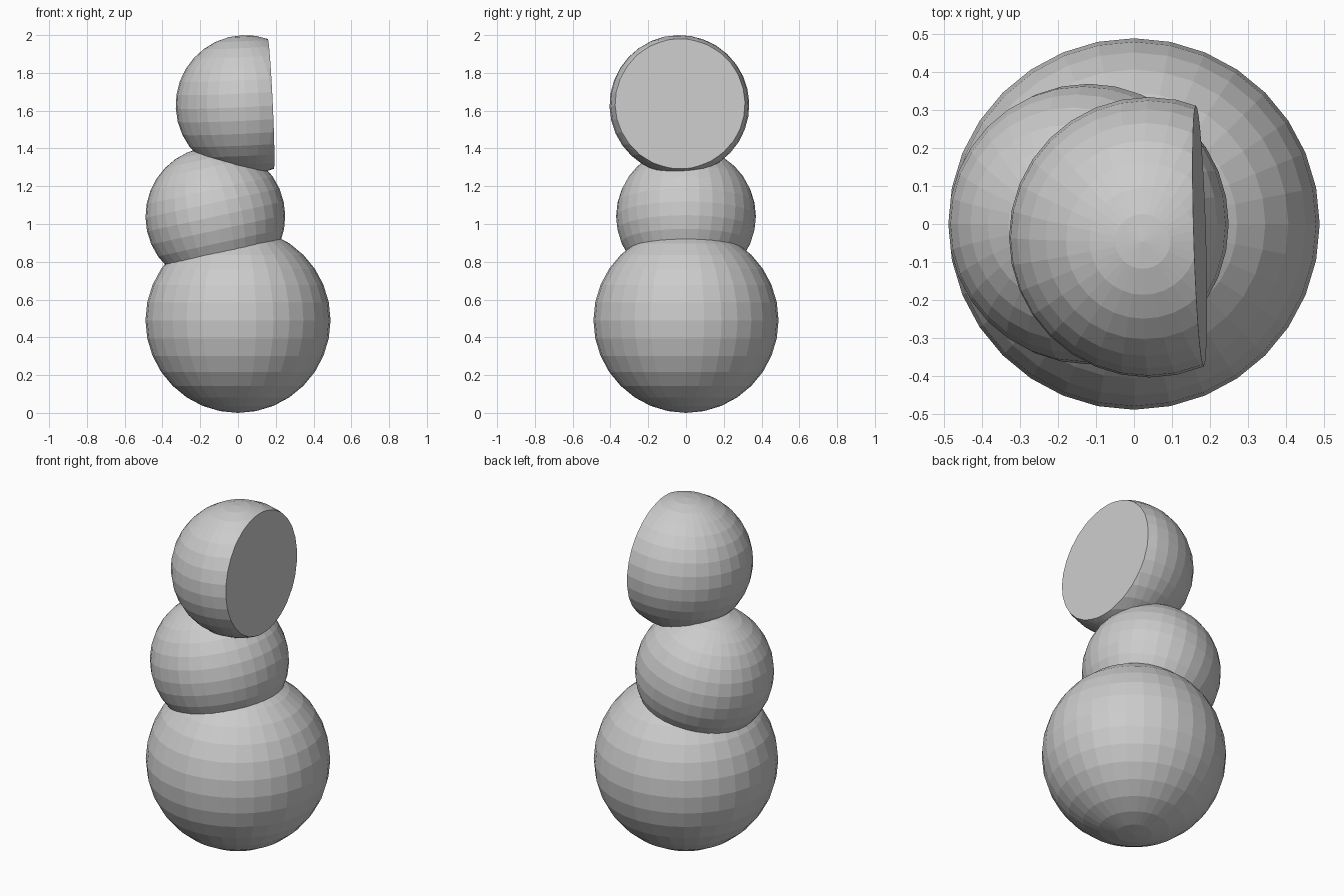
import bpy, bmesh, math
from mathutils import Vector, Matrix

if "Cube" in bpy.data.objects:
    bpy.data.objects.remove(bpy.data.objects["Cube"])

grey = bpy.data.materials.new("plain grey")
grey.diffuse_color = (0.6, 0.6, 0.6, 1)
grey.use_nodes = True
grey.node_tree.nodes["Principled BSDF"].inputs["Base Color"].default_value = grey.diffuse_color


def ball(name, radius, centre, axis=(0, 0, 1), cut=None):
    """Faceted ball with its pole along axis, optionally sliced flat by (point, normal)."""
    bm = bmesh.new()
    bmesh.ops.create_uvsphere(bm, u_segments=32, v_segments=16, radius=radius)
    turn = Vector((0, 0, 1)).rotation_difference(Vector(axis)).to_matrix().to_4x4()
    bmesh.ops.transform(bm, matrix=Matrix.Translation(centre) @ turn, verts=bm.verts)
    if cut:
        geom = bm.verts[:] + bm.edges[:] + bm.faces[:]
        res = bmesh.ops.bisect_plane(bm, geom=geom, plane_co=cut[0],
                                     plane_no=Vector(cut[1]).normalized(),
                                     clear_outer=True)
        rim = [e for e in res["geom_cut"] if isinstance(e, bmesh.types.BMEdge)]
        bmesh.ops.contextual_create(bm, geom=rim)
        bmesh.ops.recalc_face_normals(bm, faces=bm.faces)
    mesh = bpy.data.meshes.new(name)
    bm.to_mesh(mesh)
    bm.free()
    mesh.materials.append(grey)
    obj = bpy.data.objects.new(name, mesh)
    bpy.context.collection.objects.link(obj)
    return obj


# Large base ball
ball("lower_ball", 0.49, (0, 0, 0.49))

# Middle ball, leaning left along the line from the base ball
ball("middle_ball", 0.37, (-0.12, 0, 1.04), axis=(-0.12, 0, 0.55))

# Top ball with its right side sliced off flat
ball("sliced_top_ball", 0.37, (0.04, -0.035, 1.63), axis=(-0.047, -0.03, 1),
     cut=((0.174, -0.03, 1.63), (1, 0.03, 0.047)))
